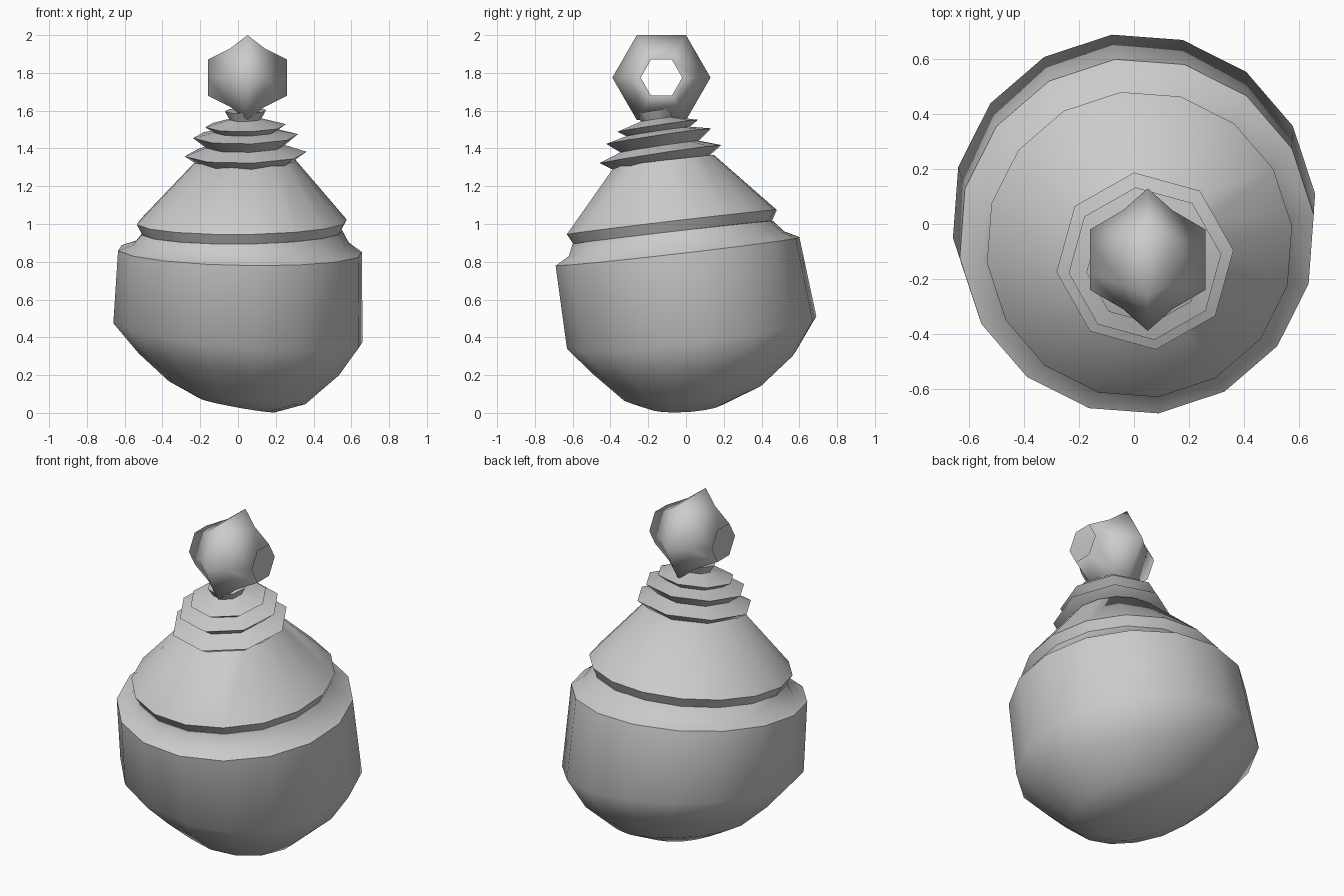
import bpy, bmesh, math
from mathutils import Vector

cube = bpy.data.objects.get("Cube")
if cube:
    bpy.data.objects.remove(cube, do_unlink=True)

# Single plain grey
grey = bpy.data.materials.new("plain_grey")
grey.use_nodes = True
grey.diffuse_color = (0.6, 0.6, 0.6, 1)
grey.node_tree.nodes["Principled BSDF"].inputs["Base Color"].default_value = (0.6, 0.6, 0.6, 1)


def loft(name, rings, sides, turn, angle, closed=False):
    """Skin a stack of rings, each a list of points, with quads; cap or close it."""
    bm = bmesh.new()
    loops = [[bm.verts.new(p) for p in ring] for ring in rings]
    pairs = list(zip(loops, loops[1:]))
    if closed:
        pairs.append((loops[-1], loops[0]))
    for a, b in pairs:
        for i in range(sides):
            j = (i + 1) % sides
            bm.faces.new((a[i], a[j], b[j], b[i]))
    if not closed:
        bm.faces.new(loops[0][::-1])
        bm.faces.new(loops[-1])
    bmesh.ops.recalc_face_normals(bm, faces=bm.faces)
    mesh = bpy.data.meshes.new(name)
    bm.to_mesh(mesh)
    bm.free()
    mesh.materials.append(grey)
    obj = bpy.data.objects.new(name, mesh)
    bpy.context.collection.objects.link(obj)
    bpy.ops.object.select_all(action='DESELECT')
    obj.select_set(True)
    bpy.context.view_layer.objects.active = obj
    bpy.ops.object.shade_smooth_by_angle(angle=math.radians(angle))
    return obj


def tilted_ring(centre, radius, slope_x, slope_y, sides, turn):
    """Points of a ring lying on a sloping plane."""
    c = Vector(centre)
    pts = []
    for i in range(sides):
        a = math.radians(turn) + math.tau * i / sides
        x, y = radius * math.cos(a), radius * math.sin(a)
        pts.append(c + Vector((x, y, x * slope_x + y * slope_y)))
    return pts


# Rounded pot body, leaning a little
body = [((0, 0, 0.04), 0.2, -0.18, 0.06),
        ((0, 0.04, 0.115), 0.37, -0.16, 0.12),
        ((0.01, 0.045, 0.265), 0.54, -0.106, 0.1),
        ((0, 0.03, 0.425), 0.665, -0.09, 0.12),
        ((0.01, -0.045, 0.855), 0.65, -0.02, 0.115),
        ((0.015, -0.05, 0.895), 0.575, 0, 0.115),
        ((0.02, -0.07, 0.955), 0.535, 0.01, 0.115)]
loft("pot_body", [tilted_ring(*r, 16, 7) for r in body], 16, 7, 50)

# Conical lid with an overhanging rim
lid = [((0.02, -0.07, 0.955), 0.53, 0.01, 0.117),
       ((0.02, -0.075, 1.01), 0.56, 0.01, 0.117),
       ((0.04, -0.115, 1.335), 0.265, 0.01, 0.117)]
loft("lid", [tilted_ring(*r, 16, 7) for r in lid], 16, 7, 50)

# Stacked flaring collars on the neck: (z, radius)
collar = [(1.32, 0.25), (1.37, 0.325), (1.41, 0.21), (1.465, 0.28),
          (1.49, 0.17), (1.52, 0.215), (1.555, 0.085), (1.6, 0.11)]
neck = [tilted_ring((0.04, -0.135 - 0.1 * (z - 1.37), z), r, 0.02, 0.15, 8, 7)
        for z, r in collar]
loft("neck_collars", neck, 8, 7, 60)

# Six-sided ring knob, hole running left to right: (x offset, radius)
section = [(-0.21, 0.11), (-0.09, 0.18), (0, 0.26), (0.09, 0.18), (0.21, 0.11)]
knob = [[(0.05 + dx, -0.13 + r * math.cos(math.tau * i / 6),
          1.775 + r * math.sin(math.tau * i / 6)) for i in range(6)]
        for dx, r in section]
loft("ring_knob", knob, 6, 0, 180, closed=True)
